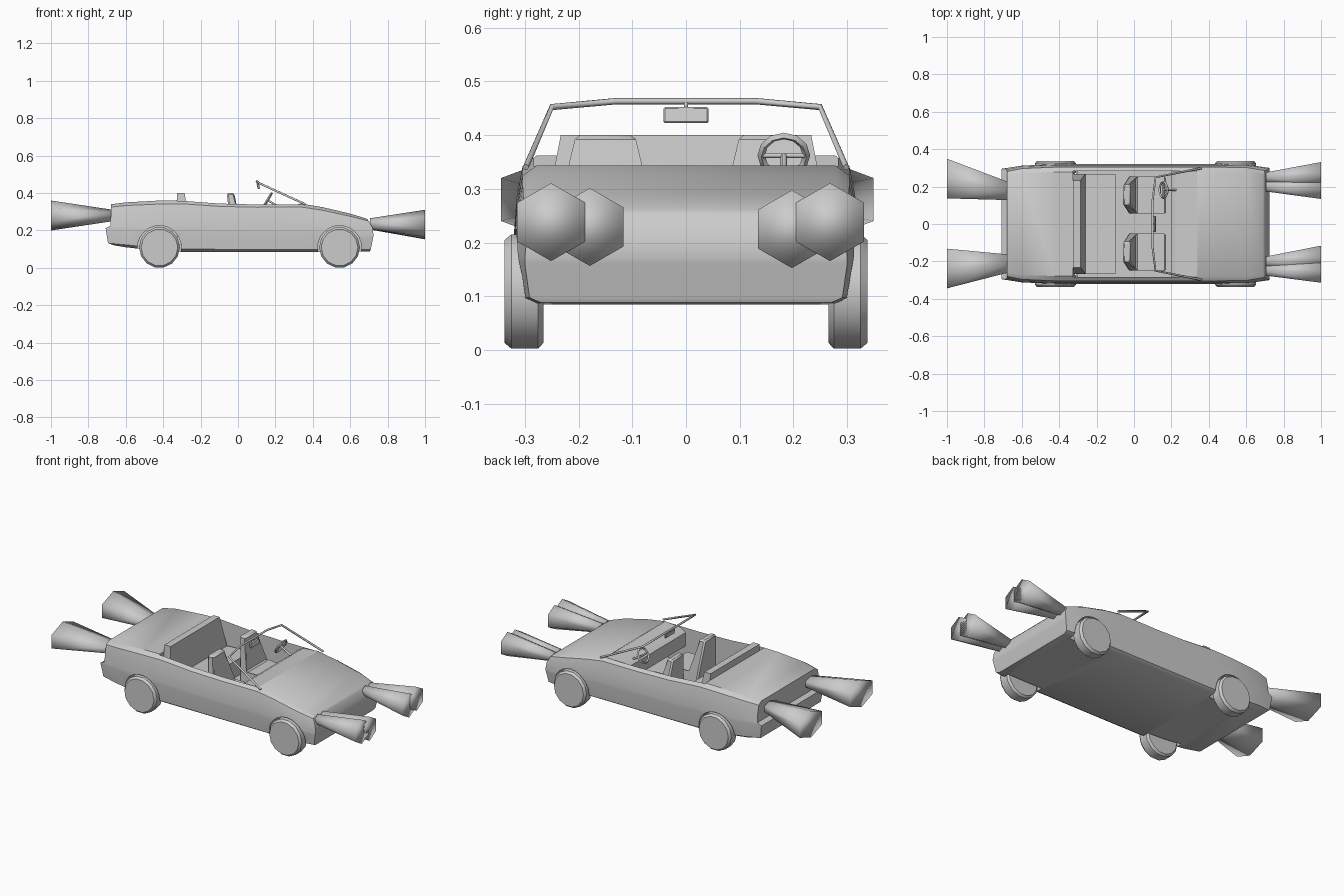
import bpy, bmesh, math
from mathutils import Vector, Matrix

if "Cube" in bpy.data.objects:
    bpy.data.objects.remove(bpy.data.objects["Cube"])

grey = bpy.data.materials.new("light grey")
grey.diffuse_color = (0.6, 0.6, 0.6, 1)
grey.use_nodes = True
grey.node_tree.nodes["Principled BSDF"].inputs["Base Color"].default_value = grey.diffuse_color


def make(name, bm, angle=35):
    bmesh.ops.recalc_face_normals(bm, faces=bm.faces)
    me = bpy.data.meshes.new(name)
    bm.to_mesh(me)
    bm.free()
    me.materials.append(grey)
    ob = bpy.data.objects.new(name, me)
    bpy.context.collection.objects.link(ob)
    smooth(ob, angle)
    return ob


def smooth(ob, angle):
    bpy.ops.object.select_all(action='DESELECT')
    ob.select_set(True)
    bpy.context.view_layer.objects.active = ob
    bpy.ops.object.shade_smooth_by_angle(angle=math.radians(angle))


def loft(bm, rings, caps=True):
    vs = [[bm.verts.new(p) for p in r] for r in rings]
    n = len(vs[0])
    for a, b in zip(vs, vs[1:]):
        for i in range(n):
            j = (i + 1) % n
            bm.faces.new((a[i], a[j], b[j], b[i]))
    if caps:
        bm.faces.new(vs[0])
        bm.faces.new(vs[-1])
    return vs


def prism(name, profile, y0, y1, inset=0.0, bevel=0.0):
    # xz profile extruded along y, narrowed by inset above z = 0.3
    bm = bmesh.new()
    loft(bm, [[(x, y + (s * inset if z > 0.3 else 0), z) for x, z in profile]
              for y, s in ((y0, 1), (y1, -1))])
    if bevel:
        bmesh.ops.bevel(bm, geom=bm.edges[:], offset=bevel, segments=1, affect='EDGES')
    return make(name, bm)


def cylinder_y(name, x, z, layers, n):
    # layers: (y, radius) pairs
    bm = bmesh.new()
    loft(bm, [[(x + r * math.cos(2 * math.pi * i / n), y, z + r * math.sin(2 * math.pi * i / n))
               for i in range(n)] for y, r in layers])
    return make(name, bm)


def tube(name, pts, r):
    cu = bpy.data.curves.new(name, 'CURVE')
    cu.dimensions = '3D'
    cu.bevel_depth = r
    cu.bevel_resolution = 1
    cu.use_fill_caps = True
    sp = cu.splines.new('POLY')
    sp.points.add(len(pts) - 1)
    for p, c in zip(sp.points, pts):
        p.co = (*c, 1)
    cu.materials.append(grey)
    ob = bpy.data.objects.new(name, cu)
    bpy.context.collection.objects.link(ob)
    return ob


# Body shell: stations (x, half width, bottom, top) along the car
stations = [(-.68, .295, .12, .34), (-.60, .312, .11, .35), (-.42, .32, .09, .36),
            (-.30, .32, .085, .362), (-.10, .32, .085, .347), (.10, .32, .085, .342),
            (.34, .32, .085, .343), (.45, .32, .085, .325), (.60, .318, .085, .29),
            (.69, .30, .088, .262)]
levels = [0, .055, .42, .48, .72, .93, 1]
widths = [.90, .97, 1, 1, .985, .95, .87]
rear_push = [.02, -.015, -.028, -.002, 0, 0, 0]
front_push = [.015, .02, .032, .035, .03, .01, 0]
rings = []
for k, (x, w, zb, zt) in enumerate(stations):
    push = rear_push if k == 0 else front_push if k == len(stations) - 1 else [0] * 7
    half = [(x + d, w * f, zb + t * (zt - zb)) for t, f, d in zip(levels, widths, push)]
    rings.append(half + [(a, -b, c) for a, b, c in reversed(half)])
bm = bmesh.new()
vs = loft(bm, rings, caps=False)
for ring in (vs[0], vs[-1]):          # nose and tail built from strips
    for i in range(6):
        bm.faces.new((ring[i], ring[i + 1], ring[12 - i], ring[13 - i]))
body = make("car_body", bm)

# Cut the cockpit and wheel arches
WHEELS = (-.42, .543)
cutters = [prism("cockpit_cutter", [(-.325, .13), (.335, .13), (.335, .5), (-.325, .5)], -.283, .283)]
for x in WHEELS:
    for s in (1, -1):
        cutters.append(cylinder_y("arch_cutter", x, .109, [(s * .25, .117), (s * .45, .117)], 24))
for c in cutters:
    c.hide_render = True
    m = body.modifiers.new("cut", 'BOOLEAN')
    m.operation = 'DIFFERENCE'
    m.solver = 'EXACT'
    m.object = c
    bpy.ops.object.select_all(action='DESELECT')
    body.select_set(True)
    bpy.context.view_layer.objects.active = body
    bpy.ops.object.modifier_apply(modifier=m.name)
for c in cutters:
    bpy.data.objects.remove(c)
smooth(body, 35)

# Wheels
for x in WHEELS:
    for s in (1, -1):
        cylinder_y("wheel", x, .109, [(s * .265, .098), (s * .275, .109),
                                      (s * .325, .109), (s * .338, .098)], 14)

# Seats and dashboard
prism("rear_seat", [(-.10, .125), (-.10, .23), (-.26, .22), (-.285, .4), (-.326, .4), (-.326, .125)],
      -.268, .268, inset=.035)
for y in (.155, -.15):
    prism("front_seat", [(.17, .125), (.17, .22), (.01, .21), (-.02, .4), (-.06, .4), (-.03, .125)],
          y - .1, y + .1, inset=.045, bevel=.008)
prism("dashboard", [(.2, .23), (.2, .31), (.235, .332), (.34, .342), (.34, .23)], -.283, .283)

# Windscreen frame and mirror
side = [(.36, .298, .34), (.115, .25, .452), (.10, .13, .463)]
tube("windscreen_frame", side + [(x, -y, z) for x, y, z in reversed(side)], .006)
prism("rear_view_mirror", [(.105, .422), (.118, .422), (.112, .452), (.099, .452)],
      -.042, .042, bevel=.003)
tube("mirror_stem", [(.107, 0, .437), (.102, 0, .463)], .004)

# Steering wheel and column
bm = bmesh.new()
centre = Vector((.158, .182, .362))
axis = Vector((-.86, 0, .5)).normalized()
rot = axis.to_track_quat('Z', 'Y').to_matrix()
loops = []
for i in range(13):
    a = 2 * math.pi * i / 12
    loops.append([centre + rot @ Vector(((.042 + .007 * math.cos(b)) * math.cos(a),
                                         (.042 + .007 * math.cos(b)) * math.sin(a),
                                         .007 * math.sin(b)))
                  for b in (0, math.pi / 2, math.pi, 1.5 * math.pi)])
loft(bm, loops, caps=False)
bmesh.ops.remove_doubles(bm, verts=bm.verts, dist=1e-4)
make("steering_wheel", bm, 60)
tube("steering_column", [centre, centre - axis * .09], .006)
tube("steering_spoke", [centre + Vector((0, .042, 0)), centre - Vector((0, .042, 0))], .005)


# Light beams: flared six-sided cones, each end (x, y, z, half width, half height)
def beam(name, *ends):
    bm = bmesh.new()
    loft(bm, [[(x, y + w / math.cos(math.pi / 6) * math.cos(a), z + h * math.sin(a))
               for a in (math.radians(30 + 60 * k) for k in range(6))] for x, y, z, w, h in ends])
    make(name, bm, 180)


for y0, y1, z1 in ((.25, .268, .238), (.2, .197, .225), (-.25, -.251, .238), (-.2, -.179, .229)):
    beam("headlight_beam", (.705, y0, .235, .026, .03), (1, y1, z1, .063, .0725))
for y0, y1 in ((.178, .243), (-.212, -.238)):
    beam("tail_light_beam", (-.68, y0, .28, .05, .032), (-1, y1, .28, .106, .08))
